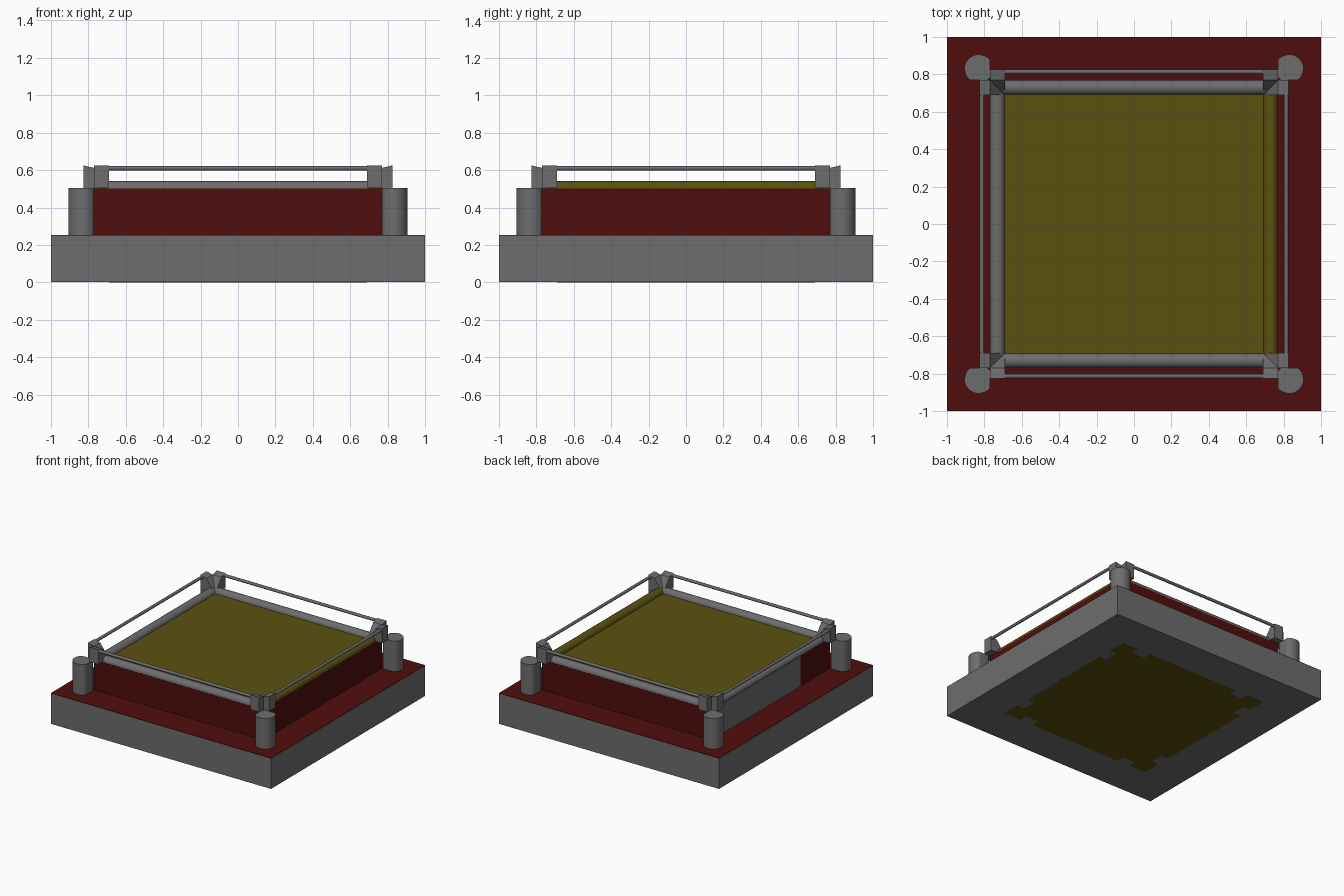
import bpy, bmesh, math
from mathutils import Matrix

if "Cube" in bpy.data.objects:
    bpy.data.objects.remove(bpy.data.objects["Cube"])


def material(name, rgb):
    m = bpy.data.materials.new(name)
    m.diffuse_color = (*rgb, 1)
    m.use_nodes = True
    m.node_tree.nodes["Principled BSDF"].inputs["Base Color"].default_value = m.diffuse_color
    return m


RED = material("red_cloth", (0.081, 0.004, 0.004))
YELLOW = material("yellow_canvas", (0.105, 0.081, 0.005))
GREY = material("dark_grey", (0.153, 0.153, 0.153))


def finish(name, bm, mat=GREY, turn=0, smooth=False):
    bmesh.ops.recalc_face_normals(bm, faces=bm.faces)
    bm.transform(Matrix.Rotation(turn, 4, 'Z'))
    me = bpy.data.meshes.new(name)
    bm.to_mesh(me)
    bm.free()
    ob = bpy.data.objects.new(name, me)
    bpy.context.collection.objects.link(ob)
    me.materials.append(mat)
    if smooth:
        bpy.ops.object.select_all(action='DESELECT')
        ob.select_set(True)
        bpy.context.view_layer.objects.active = ob
        bpy.ops.object.shade_smooth_by_angle(angle=math.radians(40))
    return ob


def prism(name, points, offset, mat=GREY, turn=0, smooth=False):
    """Extrude a planar outline along an offset vector."""
    bm = bmesh.new()
    face = bm.faces.new([bm.verts.new(p) for p in points])
    new = bmesh.ops.extrude_face_region(bm, geom=[face])["geom"]
    verts = [v for v in new if isinstance(v, bmesh.types.BMVert)]
    bmesh.ops.translate(bm, verts=verts, vec=offset)
    bmesh.ops.remove_doubles(bm, verts=bm.verts, dist=0.0005)
    return finish(name, bm, mat, turn, smooth)


def slab(name, x0, x1, y0, y1, z0, z1, mat=GREY):
    pts = [(x0, y0, z0), (x1, y0, z0), (x1, y1, z0), (x0, y1, z0)]
    return prism(name, pts, (0, 0, z1 - z0), mat)


def bar(name, y, z, r, half, sides, mat=GREY, turn=0):
    """Round bar running along x, then turned about the centre."""
    pts = [(-half, y + r * math.cos(a), z + r * math.sin(a))
           for a in (2 * math.pi * i / sides for i in range(sides))]
    return prism(name, pts, (2 * half, 0, 0), mat, turn, True)


# Floor plinth with red top
slab("plinth", -1, 1, -1, 1, 0.001, 0.25)
slab("plinth_top", -1, 1, -1, 1, 0.25, 0.254, RED)

# Yellow underside panel with two small notches per side
side = [(-0.69, -0.69), (-0.54, -0.69), (-0.54, -0.62), (-0.42, -0.62), (-0.42, -0.69),
        (0.42, -0.69), (0.42, -0.62), (0.54, -0.62), (0.54, -0.69)]
outline = []
for k in range(4):
    c, s = round(math.cos(k * math.pi / 2)), round(math.sin(k * math.pi / 2))
    outline += [(c * x - s * y, s * x + c * y, 0) for x, y in side]
prism("underside_panel", outline, (0, 0, 0.001), YELLOW)

# Raised stage, canvas and grey side panel
slab("stage_skirt", -0.77, 0.77, -0.77, 0.77, 0.254, 0.502, RED)
slab("canvas", -0.73, 0.73, -0.73, 0.73, 0.502, 0.506, YELLOW)
slab("side_panel", -0.773, -0.769, -0.38, 0.77, 0.254, 0.502)

# Edge rolls, rails, supports and pillars on four sides
for k, label in enumerate(("front", "right", "back", "left")):
    turn = k * math.pi / 2
    bar(label + "_edge_roll", -0.73, 0.502, 0.039, 0.70, 24,
        YELLOW if label == "right" else GREY, turn)
    bar(label + "_rail", -0.813, 0.61, 0.012, 0.70, 12, GREY, turn)

    # Sloped rail supports at both ends of the side
    for end, x in (("a", -0.77), ("b", 0.69)):
        profile = [(x, -0.825, 0.504), (x, -0.825, 0.625),
                   (x, -0.77, 0.612), (x, -0.69, 0.506), (x, -0.69, 0.504)]
        prism(f"{label}_support_{end}", profile, (0.08, 0, 0), GREY, turn)

    # Corner pillar, rounded outside and cut flat against the stage
    pts = [(min(-0.769, -0.83 + 0.076 * math.cos(a)),
            min(-0.769, -0.83 + 0.076 * math.sin(a)), 0.254)
           for a in (2 * math.pi * (i + 0.5) / 32 for i in range(32))]
    prism(label + "_corner_pillar", pts, (0, 0, 0.25), GREY, turn, True)
